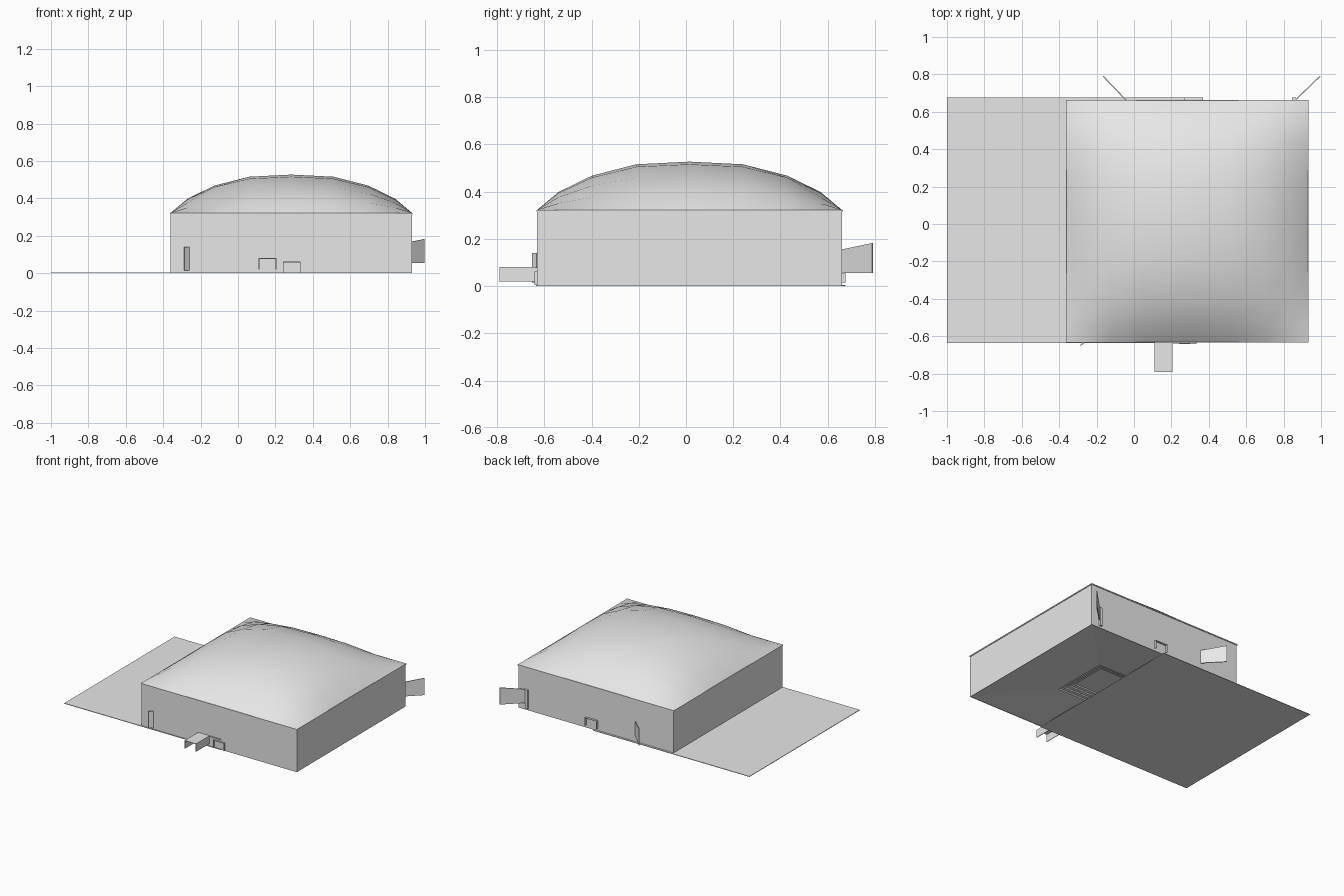
import bpy, bmesh, math

cube = bpy.data.objects.get("Cube")
if cube:
    bpy.data.objects.remove(cube, do_unlink=True)

grey = bpy.data.materials.new("plain_grey")
grey.use_nodes = True
tone = (0.8, 0.8, 0.8, 1)
grey.diffuse_color = tone
grey.node_tree.nodes["Principled BSDF"].inputs["Base Color"].default_value = tone

CX, CY, HALF = 0.285, 0.015, 0.645
EAVE, RISE = 0.323, 0.204
FRONT, BACK = CY - HALF, CY + HALF


def finish(name, bm, outward=True):
    if outward:
        bmesh.ops.recalc_face_normals(bm, faces=bm.faces)
    mesh = bpy.data.meshes.new(name)
    bm.to_mesh(mesh)
    bm.free()
    mesh.materials.append(grey)
    ob = bpy.data.objects.new(name, mesh)
    bpy.context.collection.objects.link(ob)
    return ob


def box(name, x, y, z):
    bm = bmesh.new()
    bmesh.ops.create_cube(bm, size=1)
    for v in bm.verts:
        v.co = [r[0] + (c + 0.5) * (r[1] - r[0]) for c, r in zip(v.co, (x, y, z))]
    return finish(name, bm)


def rings(name, levels, cap):
    """Square rings of (half width, height) joined by bands."""
    bm = bmesh.new()
    loops = []
    for h, z in levels:
        loops.append([bm.verts.new((CX + sx * h, CY + sy * h, z))
                      for sx, sy in ((-1, -1), (1, -1), (1, 1), (-1, 1))])
    for a, b in zip(loops, loops[1:]):
        for i in range(4):
            j = (i + 1) % 4
            bm.faces.new((a[i], a[j], b[j], b[i]))
    if cap:
        bm.faces.new(loops[-1])
    return finish(name, bm, False)


def panel(name, start, end, low, high, flare=0.0, thick=0.006):
    """Upright panel between two plan points, its far top corner raised by flare."""
    (x0, y0), (x1, y1) = start, end
    d = math.hypot(x1 - x0, y1 - y0)
    nx, ny = -(y1 - y0) / d * thick / 2, (x1 - x0) / d * thick / 2
    bm = bmesh.new()
    outline = ((x0, y0, low), (x1, y1, low), (x1, y1, high + flare), (x0, y0, high))
    a, b = [[bm.verts.new((x + s * nx, y + s * ny, z)) for x, y, z in outline]
            for s in (-1, 1)]
    bm.faces.new(a)
    bm.faces.new(b[::-1])
    for i in range(4):
        j = (i + 1) % 4
        bm.faces.new((a[i], b[i], b[j], a[j]))
    return finish(name, bm)


def hood(name, x, y, z, t=0.004):
    """Flat cover on two side cheeks, open at the front and below."""
    box(name + "_top", x, y, (z[1] - t, z[1]))
    box(name + "_right_cheek", (x[0], x[0] + t), y, (z[0], z[1] - t))
    box(name + "_left_cheek", (x[1] - t, x[1]), y, (z[0], z[1] - t))


# Paved ground sheet and outer walls
box("ground_sheet", (-1, 0.3), (-0.635, 0.675), (0, 0.004))
rings("walls", [(HALF, 0), (HALF, EAVE)], False)
rings("eave_trim", [(HALF, EAVE - 0.008), (HALF + 0.004, EAVE - 0.008),
                    (HALF + 0.004, EAVE), (HALF, EAVE)], False)

# Gently rising floor with a stepped centre
steps = [(HALF, 0.004), (0.215, 0.03)]
for k in range(4):
    h, z = 0.215 - 0.025 * k, 0.03 + 0.01 * (k + 1)
    steps += [(h, z), (h - 0.025, z)]
rings("stepped_floor", steps, True)

# Billowing roof: one arch profile applied across both directions
half_arch = [(0.35, 0.945), (0.64, 0.71), (0.86, 0.37), (1, 0)]
arch = [(-u, f) for u, f in reversed(half_arch)] + [(0, 1)] + half_arch
bm = bmesh.new()
grid = [[bm.verts.new((CX + u * HALF, CY + v * HALF, EAVE + RISE * f * g))
         for u, f in arch] for v, g in arch]
for r0, r1 in zip(grid, grid[1:]):
    for i in range(len(arch) - 1):
        bm.faces.new((r0[i], r0[i + 1], r1[i + 1], r1[i]))
roof = finish("domed_roof", bm, False)
for p in roof.data.polygons:
    p.use_smooth = True

# Front: entrance canopy, low hatch and a door standing ajar
hood("entrance_canopy", (0.11, 0.205), (-0.79, FRONT), (0.02, 0.08))
hood("front_hatch", (0.24, 0.335), (FRONT - 0.012, FRONT), (0.004, 0.062))
box("front_ledge", (0.205, 0.3), (FRONT - 0.008, FRONT), (0.076, 0.08))
panel("front_door", (-0.262, FRONT), (-0.288, FRONT - 0.02), 0.015, 0.14)

# Back: two flared panels, a post and a hatch
panel("back_right_panel", (-0.04, BACK), (-0.165, 0.79), 0.055, 0.155, 0.027)
panel("back_left_panel", (0.86, BACK), (0.995, 0.79), 0.055, 0.155, 0.027)
box("back_post", (0.845, 0.865), (BACK, BACK + 0.015), (0.015, 0.155))
hood("back_hatch", (0.27, 0.37), (BACK, BACK + 0.015), (0.02, 0.08))
